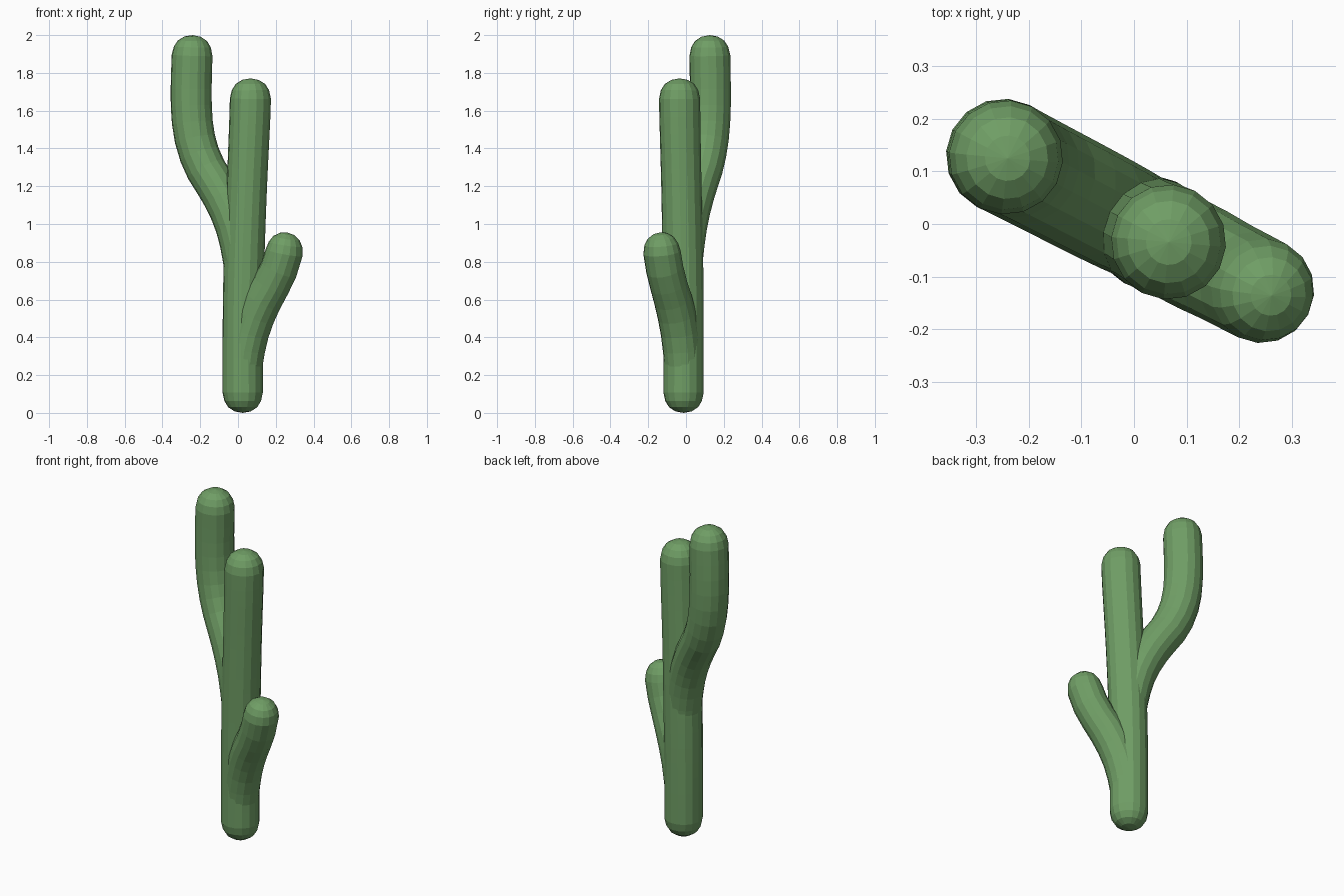
import bpy, bmesh, math
from mathutils import Vector

if "Cube" in bpy.data.objects:
    bpy.data.objects.remove(bpy.data.objects["Cube"])

SIDES = 16
SLOPE = -0.52                                   # all stems lie in one turned vertical plane
PLANE_NORMAL = Vector((-SLOPE, 1, 0)).normalized()
CAP = [(0.0, 0.4), (0.022, 0.72), (0.055, 0.91), (0.1, 1.0)]   # depth, radius share

mat = bpy.data.materials.new("cactus_green")
mat.diffuse_color = (0.16, 0.34, 0.13, 1)
mat.use_nodes = True
mat.node_tree.nodes["Principled BSDF"].inputs["Base Color"].default_value = mat.diffuse_color


def smooth_path(points, steps=8):
    """Catmull-Rom curve through (x, z, radius) points, as a dense list."""
    p = [Vector(q) for q in points]
    p = [2 * p[0] - p[1]] + p + [2 * p[-1] - p[-2]]
    out = []
    for a, b, c, d in zip(p, p[1:], p[2:], p[3:]):
        for i in range(steps):
            t = i / steps
            out.append(0.5 * (2 * b + (c - a) * t + (2 * a - 5 * b + 4 * c - d) * t * t
                              + (3 * b - a - 3 * c + d) * t ** 3))
    out.append(p[-2])
    return [(Vector((q.x, q.x * SLOPE, q.y)), q.z) for q in out]


def stem(name, points, spacing=0.09):
    path = smooth_path(points)
    dist = [0.0]
    for (a, _), (b, _) in zip(path, path[1:]):
        dist.append(dist[-1] + (b - a).length)
    total = dist[-1]

    def sample(s):
        i = next((k for k in range(1, len(dist)) if dist[k] >= s - 1e-6), len(dist) - 1)
        f = (s - dist[i - 1]) / (dist[i] - dist[i - 1])
        (a, ra), (b, rb) = path[i - 1], path[i]
        return a.lerp(b, f), ra + (rb - ra) * f, (b - a).normalized()

    # ring stations: rounded cap, body, rounded cap
    n = max(2, round((total - 0.2) / spacing))
    stations = list(CAP)
    stations += [(0.1 + (total - 0.2) * i / n, 1.0) for i in range(1, n)]
    stations += [(total - d, k) for d, k in reversed(CAP)]

    bm = bmesh.new()
    rings = []
    for s, k in stations:
        c, r, t = sample(s)
        side = PLANE_NORMAL.cross(t).normalized()
        rings.append([bm.verts.new(c + r * k * (math.cos(a) * side + math.sin(a) * PLANE_NORMAL))
                      for a in (2 * math.pi * j / SIDES for j in range(SIDES))])
    for lo, hi in zip(rings, rings[1:]):
        for j in range(SIDES):
            m = (j + 1) % SIDES
            bm.faces.new((lo[j], lo[m], hi[m], hi[j]))
    # slightly domed ends
    for ring, s, sign in ((rings[0], 0, -1), (rings[-1], total, 1)):
        c, _, t = sample(s)
        tip = bm.verts.new(c + sign * 0.008 * t)
        for j in range(SIDES):
            bm.faces.new((ring[j], ring[(j + 1) % SIDES], tip))
    bmesh.ops.recalc_face_normals(bm, faces=bm.faces)
    me = bpy.data.meshes.new(name)
    bm.to_mesh(me)
    bm.free()
    ob = bpy.data.objects.new(name, me)
    bpy.context.collection.objects.link(ob)
    me.materials.append(mat)
    return ob


# main trunk, leaning slightly
trunk = stem("cactus", [(0.025, 0.008, 0.107), (0.025, 0.4, 0.107), (0.032, 0.8, 0.108),
                        (0.047, 1.2, 0.107), (0.064, 1.6, 0.109), (0.066, 1.763, 0.109)])
# tall arm curving up to the left
tall_arm = stem("tall_arm", [(0.03, 0.62, 0.09), (0.018, 0.82, 0.1), (-0.02, 1.0, 0.104),
                             (-0.09, 1.16, 0.106), (-0.175, 1.3, 0.107), (-0.228, 1.45, 0.108),
                             (-0.248, 1.65, 0.109), (-0.24, 1.992, 0.108)])
# short arm leaning to the right
short_arm = stem("short_arm", [(0.028, 0.14, 0.09), (0.037, 0.3, 0.1), (0.07, 0.45, 0.102),
                               (0.122, 0.58, 0.103), (0.183, 0.69, 0.1), (0.235, 0.81, 0.1),
                               (0.26, 0.947, 0.098)])

# fuse the arms into the trunk
bpy.context.view_layer.objects.active = trunk
for arm in (tall_arm, short_arm):
    mod = trunk.modifiers.new("fuse", 'BOOLEAN')
    mod.operation = 'UNION'
    mod.solver = 'EXACT'
    mod.object = arm
    bpy.ops.object.modifier_apply(modifier=mod.name)
    bpy.data.objects.remove(arm)
